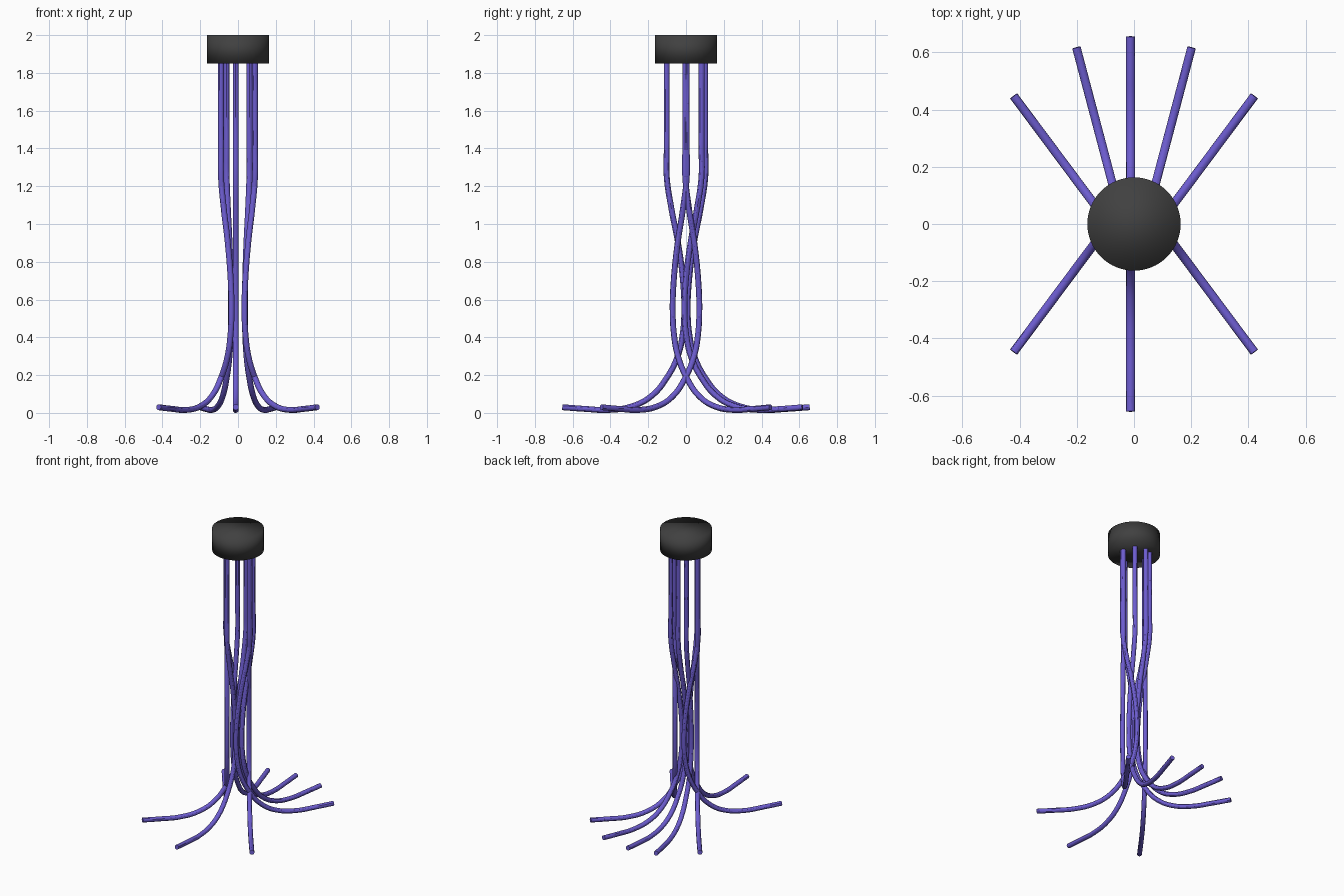
import bpy
from math import radians, cos, sin

cube = bpy.data.objects.get("Cube")
if cube:
    bpy.data.objects.remove(cube, do_unlink=True)


def material(name, rgb):
    mat = bpy.data.materials.new(name)
    mat.use_nodes = True
    mat.diffuse_color = (*rgb, 1)
    mat.node_tree.nodes["Principled BSDF"].inputs["Base Color"].default_value = (*rgb, 1)
    return mat


purple = material("slate purple", (0.15, 0.107, 0.62))
charcoal = material("charcoal", (0.052, 0.052, 0.052))

# Leg profile: outward distance from the stem, height
PROFILE = [(0, 1.88), (0, 1.4), (0, 1.25), (-0.025, 1.08), (-0.06, 0.9),
           (-0.086, 0.7), (-0.093, 0.55), (-0.085, 0.42), (-0.058, 0.3),
           (0, 0.185), (0.08, 0.09), (0.18, 0.036), (0.31, 0.0155),
           (0.43, 0.021), (0.553, 0.03)]


def leg(name, x, y, angle):
    """Bent tube that starts at (x, y) and spreads along the given angle."""
    curve = bpy.data.curves.new(name, "CURVE")
    curve.dimensions = "3D"
    curve.bevel_depth = 0.0155
    curve.bevel_resolution = 4
    curve.resolution_u = 6
    curve.use_fill_caps = True
    spline = curve.splines.new("BEZIER")
    spline.bezier_points.add(len(PROFILE) - 1)
    dx, dy = cos(radians(angle)), sin(radians(angle))
    for point, (s, z) in zip(spline.bezier_points, PROFILE):
        point.co = (x + s * dx, y + s * dy, z)
        point.handle_left_type = point.handle_right_type = "AUTO"
    obj = bpy.data.objects.new(name, curve)
    bpy.context.collection.objects.link(obj)
    bpy.ops.object.select_all(action="DESELECT")
    obj.select_set(True)
    bpy.context.view_layer.objects.active = obj
    bpy.ops.object.convert(target="MESH")
    obj = bpy.context.object
    obj.data.materials.clear()
    obj.data.materials.append(purple)
    bpy.ops.object.shade_smooth_by_angle()


# Centre legs
leg("front_leg", -0.012, -0.102, -90)
leg("back_leg", -0.012, 0.102, 90)

# Mirrored legs on each side
for side, sign in (("left", 1), ("right", -1)):
    for name, x, y, angle in (("front_diagonal_leg", 0.09, -0.004, -53.3),
                              ("back_diagonal_leg", 0.09, 0.004, 53.3),
                              ("back_inner_leg", 0.06, 0.082, 75.2)):
        leg(f"{side}_{name}", sign * x, y, angle if sign > 0 else 180 - angle)

# Round cap joining the stems
bpy.ops.mesh.primitive_cylinder_add(vertices=64, radius=0.163, depth=0.15,
                                    location=(0, 0, 1.925))
cap = bpy.context.object
cap.name = "cap"
cap.data.materials.append(charcoal)
bpy.ops.object.shade_smooth()
